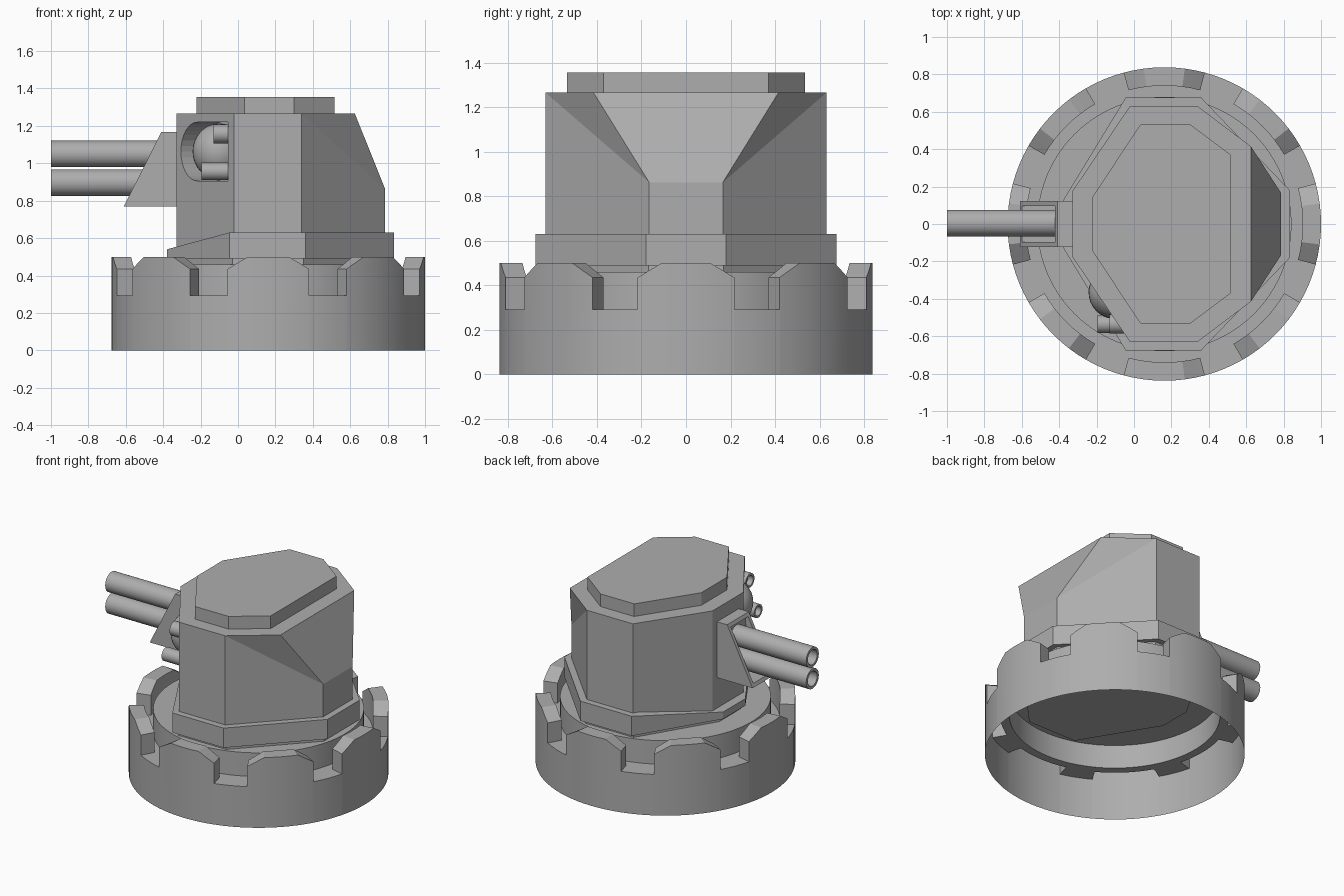
import bpy, bmesh, math
from mathutils import Vector

if "Cube" in bpy.data.objects:
    bpy.data.objects.remove(bpy.data.objects["Cube"])

grey = bpy.data.materials.new("plain_grey")
grey.diffuse_color = (0.42, 0.42, 0.42, 1)
grey.use_nodes = True
grey.node_tree.nodes["Principled BSDF"].inputs["Base Color"].default_value = grey.diffuse_color


def finish(name, bm, smooth=False, outward=True):
    bmesh.ops.remove_doubles(bm, verts=bm.verts[:], dist=1e-5)
    if outward:
        bmesh.ops.recalc_face_normals(bm, faces=bm.faces[:])
    me = bpy.data.meshes.new(name)
    bm.to_mesh(me)
    bm.free()
    ob = bpy.data.objects.new(name, me)
    bpy.context.collection.objects.link(ob)
    me.materials.append(grey)
    if smooth:
        bpy.ops.object.select_all(action='DESELECT')
        ob.select_set(True)
        bpy.context.view_layer.objects.active = ob
        bpy.ops.object.shade_smooth_by_angle(angle=math.radians(30))
    return ob


def mirrored(half):
    """Close a half plan outline by mirroring it across y = 0."""
    return half + [(x, -y, *z) for x, y, *z in reversed(half)]


def prism(name, outline, z0, z1):
    bm = bmesh.new()
    lo = [bm.verts.new((x, y, z0)) for x, y in outline]
    hi = [bm.verts.new((x, y, z1)) for x, y in outline]
    bm.faces.new(lo)
    bm.faces.new(hi)
    for i in range(len(lo)):
        j = (i + 1) % len(lo)
        bm.faces.new((lo[i], lo[j], hi[j], hi[i]))
    return finish(name, bm)


def lathe_x(name, profile, y, z, n=32):
    """Spin (x, radius) pairs about an axis parallel to x."""
    bm = bmesh.new()
    rings = [[bm.verts.new((x, y + r * math.cos(2 * math.pi * k / n),
                            z + r * math.sin(2 * math.pi * k / n))) for k in range(n)]
             for x, r in profile]
    for a, b in zip(rings, rings[1:]):
        for k in range(n):
            m = (k + 1) % n
            bm.faces.new((a[k], a[m], b[m], b[k]))
    bm.faces.new(rings[0])
    bm.faces.new(rings[-1])
    return finish(name, bm, True)


# Battlement ring: eight chamfered merlons, floor trench and raised inner disc
CX, R_OUT, R_MID, R_IN, FLOOR, DISC = 0.162, 0.838, 0.74, 0.68, 0.292, 0.46
heights = [(-4, .435), (-3, .468), (-2, .5), (-1, .5), (0, .5), (1, .5), (2, .5),
           (3, .468), (4, .435), (4, FLOOR), (5, FLOOR), (6, FLOOR), (7, FLOOR), (8, FLOOR)]
columns = [((12 * m + d) * math.radians(3.75), h) for m in range(8) for d, h in heights]
bm = bmesh.new()
rows = []
for a, h in columns:
    pts = [(R_OUT, 0), (R_OUT, h), (R_MID, h), (R_MID, FLOOR), (R_IN, FLOOR), (R_IN, DISC)]
    rows.append([bm.verts.new((CX + r * math.cos(a), r * math.sin(a), z)) for r, z in pts])
for i, (a, h) in enumerate(columns):
    j = (i + 1) % len(columns)
    p, q = rows[i], rows[j]
    if abs(math.sin((columns[j][0] - a) / 2)) < 1e-4:      # merlon end wall
        bm.faces.new((p[1], q[1], q[2], p[2]) if h > FLOOR else (p[1], p[2], q[2], q[1]))
        continue
    for k in range(5):
        if k == 2 and h == FLOOR:
            continue
        bm.faces.new((p[k], q[k], q[k + 1], p[k + 1]))
bmesh.ops.remove_doubles(bm, verts=bm.verts[:], dist=1e-5)
rim = [v for v in bm.verts if abs(v.co.z - DISC) < 1e-4
       and math.hypot(v.co.x - CX, v.co.y) < R_IN + .01]
rim.sort(key=lambda v: math.atan2(v.co.y, v.co.x - CX))
bm.faces.new(rim)
finish("battlement_ring", bm, True, outward=False)

# Plinth and turret foot, whose left part slopes down
foot = mirrored([(-.38, .125), (-.045, .675), (.36, .675), (.833, .18)])
prism("plinth", [(.2 + (x - .2) * .94, y * .94) for x, y in foot], DISC - .005, .49)
bm = bmesh.new()
lo = [bm.verts.new((x, y, .49)) for x, y in foot]
hi = [bm.verts.new((x, y, .54 if x < -.3 else .63)) for x, y in foot]
bm.faces.new(lo)
for i in range(8):
    j = (i + 1) % 8
    bm.faces.new((lo[i], lo[j], hi[j], hi[i]))
bm.faces.new(hi[1:7])
bm.faces.new((hi[0], hi[1], hi[6], hi[7]))
finish("turret_foot", bm)

# Turret body with a sloped rear face
bm = bmesh.new()
low = mirrored([(-.33, .175), (-.022, .63), (.34, .63), (.787, .165)])
top = mirrored([(-.33, .175), (-.022, .63), (.34, .63), (.625, .415)])
lo = [bm.verts.new((x, y, .5)) for x, y in low]
hi = [bm.verts.new((x, y, 1.265)) for x, y in top]
knee = [bm.verts.new((.787, s * .165, .862)) for s in (1, -1)]
bm.faces.new(lo)
bm.faces.new(hi)
for i in (0, 1, 5, 6, 7):
    j = (i + 1) % 8
    bm.faces.new((lo[i], lo[j], hi[j], hi[i]))
for a, b, k in ((2, 3, knee[0]), (5, 4, knee[1])):
    bm.faces.new((lo[a], lo[b], k, hi[a]))
    bm.faces.new((hi[a], k, hi[b]))
bm.faces.new((lo[3], lo[4], knee[1], knee[0]))
bm.faces.new((knee[0], knee[1], hi[4], hi[3]))
body = finish("turret_body", bm)

# Sensor recess in the front left diagonal face, round at one end
start = Vector((-.33, -.175, 0))
along = (Vector((-.022, -.63, 0)) - start).normalized()
outward = Vector((along.y, -along.x, 0))
half_h, mid_z = .157, 1.063
shape = [(.493, -half_h), (.493, half_h)]
shape += [(.044 + half_h - half_h * math.sin(t), half_h * math.cos(t))
          for t in (math.pi * k / 16 for k in range(17))]
bm = bmesh.new()
caps = [[bm.verts.new(start + along * u + outward * d + Vector((0, 0, mid_z + v)))
         for u, v in shape] for d in (-.15, .1)]
for c in caps:
    bm.faces.new(c)
for i in range(len(shape)):
    j = (i + 1) % len(shape)
    bm.faces.new((caps[0][i], caps[0][j], caps[1][j], caps[1][i]))
cutter = finish("recess_cutter", bm)
cutter.hide_render = True
cutter.hide_viewport = True
cut = body.modifiers.new("recess", 'BOOLEAN')
cut.object = cutter
cut.solver = 'EXACT'

# Sensor dome and two lens tubes
bm = bmesh.new()
bmesh.ops.create_uvsphere(bm, u_segments=32, v_segments=16, radius=.143)
for v in bm.verts:
    v.co = Vector((v.co.x - .1, v.co.y - .365, v.co.z * 1.05 + mid_z))
finish("sensor_dome", bm, True)
for name, x0, z, r in (("upper_lens", -.13, 1.157, .05), ("lower_lens", -.195, .957, .047)):
    lathe_x(name, [(.02, r), (x0, r), (x0, r * .7), (x0 + .04, r * .7)], -.535, z, 24)

# Roof cap
prism("roof_cap", mirrored([(-.222, .145), (.035, .533), (.3, .533), (.517, .37)]), 1.262, 1.355)

# Gun mount: wedge with a recessed sloping front
bm = bmesh.new()
side = [(-.61, .77), (-.41, 1.168), (-.32, 1.168), (-.32, .77)]
sides = [[bm.verts.new((x, y, z)) for x, z in side] for y in (-.122, .122)]
for s in sides:
    bm.faces.new(s)
for i in range(4):
    j = (i + 1) % 4
    f = bm.faces.new((sides[0][i], sides[0][j], sides[1][j], sides[1][i]))
    if i == 0:
        front = f
bmesh.ops.recalc_face_normals(bm, faces=bm.faces[:])
bmesh.ops.inset_region(bm, faces=[front], thickness=.035)
pocket = bmesh.ops.extrude_face_region(bm, geom=[front])
bmesh.ops.delete(bm, geom=[front], context='FACES_ONLY')
for v in (g for g in pocket['geom'] if isinstance(g, bmesh.types.BMVert)):
    v.co.x = max(v.co.x + .02, -.41)
finish("gun_mount", bm)

# Twin gun barrels with hollow muzzles
for name, z in (("upper_barrel", 1.05), ("lower_barrel", .897)):
    lathe_x(name, [(-.38, .071), (-1, .071), (-1, .052), (-.88, .052)], .005, z)
